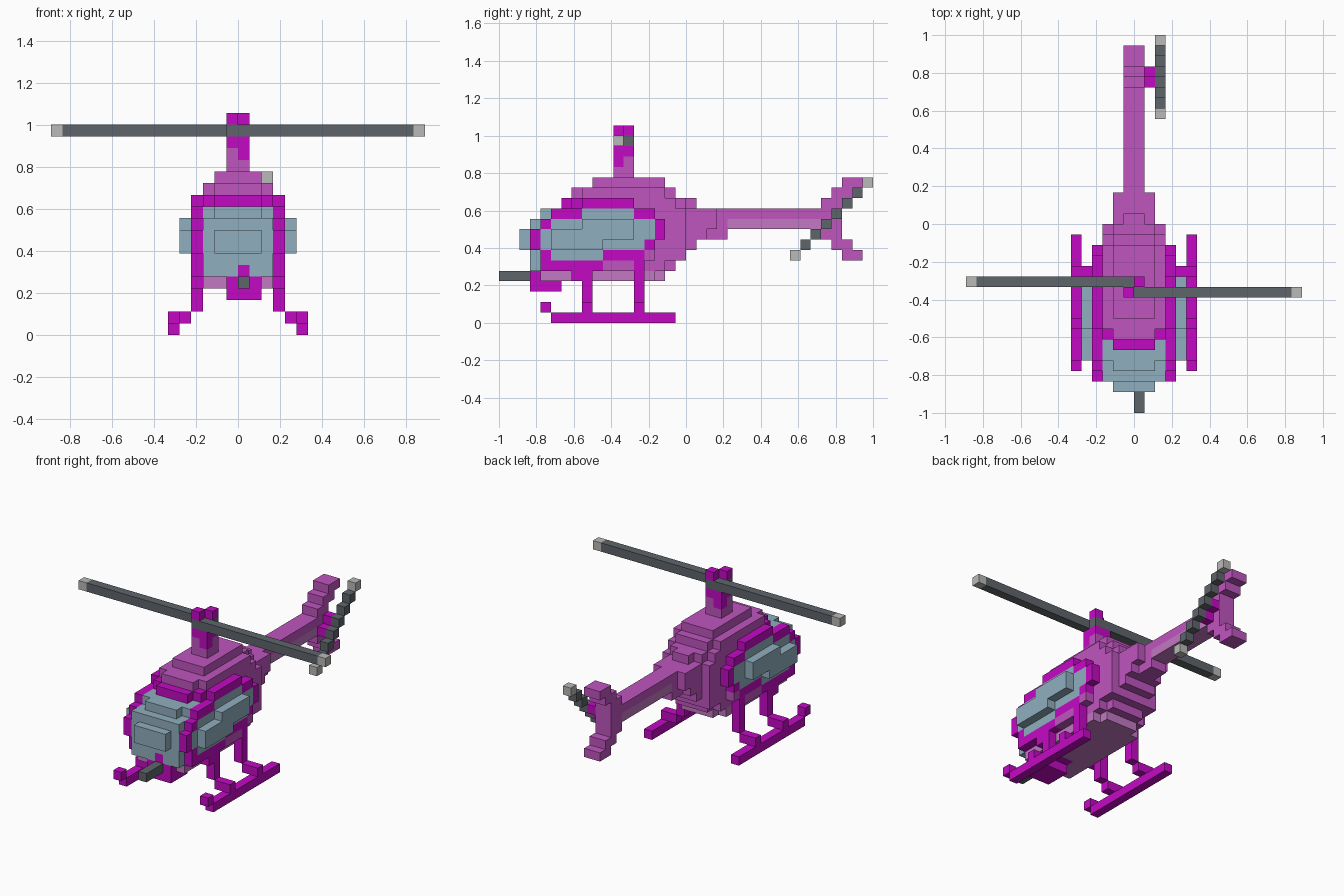
import bpy, bmesh
from mathutils import Vector

cube = bpy.data.objects.get("Cube")
if cube:
    bpy.data.objects.remove(cube, do_unlink=True)

CELL = 1 / 18          # size of one block
ORIGIN_Y = -18         # block index 0 along y


def material(name, rgb):
    m = bpy.data.materials.new(name)
    m.use_nodes = True
    m.diffuse_color = (*rgb, 1)
    bsdf = next(n for n in m.node_tree.nodes if n.type == 'BSDF_PRINCIPLED')
    bsdf.inputs["Base Color"].default_value = (*rgb, 1)
    bsdf.inputs["Roughness"].default_value = 0.8
    return m


MAGENTA = material("magenta", (0.55, 0.003, 0.55))
PINK = material("pink", (0.52, 0.09, 0.52))
PALE = material("pale pink", (0.54, 0.19, 0.54))
GLASS = material("blue grey glass", (0.28, 0.43, 0.52))
DARK = material("dark grey", (0.114, 0.13, 0.147))
LIGHT = material("light grey", (0.49, 0.49, 0.48))

parts = []             # (name, material, cells)
taken = set()


def part(name, mat, boxes, mirror=False):
    """Claim the free cells of boxes (x0, x1, y0, y1, z0, z1) for one part."""
    cells = set()
    for x0, x1, y0, y1, z0, z1 in boxes:
        spans = [(x0, x1)] + ([(-x1, -x0)] if mirror else [])
        for a, b in spans:
            cells |= {(x, y, z) for x in range(a, b)
                      for y in range(y0, y1) for z in range(z0, z1)}
    cells -= taken
    taken.update(cells)
    parts.append((name, mat, cells))


def skin(name, mat, cells):
    """Build the outside faces of a part and merge the flat ones."""
    bm = bmesh.new()
    verts = {}

    def vert(c):
        if c not in verts:
            verts[c] = bm.verts.new(Vector((c[0], c[1] + ORIGIN_Y, c[2])) * CELL)
        return verts[c]

    for c in sorted(cells):
        for axis in range(3):
            for side in (0, 1):
                n = list(c)
                n[axis] += 2 * side - 1
                if tuple(n) in taken:
                    continue
                u, v = (axis + 1) % 3, (axis + 2) % 3
                ring = []
                for du, dv in ((0, 0), (1, 0), (1, 1), (0, 1)):
                    p = list(c)
                    p[axis] += side
                    p[u] += du
                    p[v] += dv
                    ring.append(vert(tuple(p)))
                bm.faces.new(ring if side else ring[::-1])
    bmesh.ops.dissolve_limit(bm, angle_limit=0.01, verts=bm.verts[:], edges=bm.edges[:])
    mesh = bpy.data.meshes.new(name)
    bm.to_mesh(mesh)
    bm.free()
    mesh.materials.append(mat)
    bpy.context.collection.objects.link(bpy.data.objects.new(name, mesh))


# Main rotor: two offset blades with light tips, and a twisted hub
part("main_rotor_tips", LIGHT, [(-16, -15, 12, 13, 17, 18), (15, 16, 11, 12, 17, 18)])
part("main_rotor_blades", DARK, [(-15, 1, 12, 13, 17, 18), (-1, 15, 11, 12, 17, 18)])
part("rotor_hub", MAGENTA, [(0, 1, 12, 13, 18, 19), (-1, 0, 11, 12, 18, 19),
                            (-1, 1, 11, 13, 16, 17),
                            (0, 1, 11, 12, 15, 16), (-1, 0, 12, 13, 15, 16)])
part("rotor_mast", PINK, [(-1, 1, 11, 13, 14, 16)])

# Tail rotor: a diagonal row of blocks
part("tail_rotor_tips", LIGHT, [(2, 3, y, y + 1, y - 22, y - 21) for y in (28, 35)])
part("tail_rotor_blades", DARK, [(2, 3, y, y + 1, y - 22, y - 21) for y in range(29, 35)])
part("tail_rotor_hub", MAGENTA, [(1, 2, y, y + 1, y - 22, y - 21) for y in (31, 32)])

# Nose gun and chin
part("nose_gun", DARK, [(0, 1, 0, 3, 4, 5)])
part("chin", MAGENTA, [(-1, 2, 3, 6, 3, 4), (-1, 2, 3, 7, 4, 5), (0, 1, 3, 4, 5, 6)])

# Skids and their legs
part("skids", MAGENTA, [(5, 6, 5, 17, 0, 1), (5, 6, 4, 5, 1, 2)], True)
for name, y in (("front_legs", 8), ("rear_legs", 13)):
    part(name, MAGENTA, [(3, 4, y, y + 1, 2, 4), (4, 6, y, y + 1, 1, 2)], True)

# Bulging door panes and the flush glass around them
part("door_panes", GLASS, [(4, 5, 8, 13, 9, 10), (4, 5, 5, 13, 8, 9),
                           (4, 5, 5, 10, 7, 8)], True)
part("door_glass", GLASS, [(3, 4, 8, 13, 10, 11), (3, 4, 5, 15, 9, 10),
                           (3, 4, 4, 15, 8, 9), (3, 4, 4, 14, 7, 8),
                           (3, 4, 5, 10, 6, 7)], True)

# Door frame ring and the hood over the windscreen
part("door_frames", MAGENTA, [(3, 4, 8, 13, 11, 12), (3, 4, 5, 8, 10, 11),
                              (3, 4, 13, 15, 10, 11), (3, 4, 4, 5, 9, 10),
                              (3, 4, 15, 16, 8, 10), (3, 4, 3, 4, 7, 9),
                              (3, 4, 14, 15, 7, 8), (3, 4, 4, 5, 6, 7),
                              (3, 4, 10, 14, 6, 7), (3, 4, 4, 10, 5, 6),
                              (3, 4, 7, 9, 4, 5), (3, 4, 13, 14, 4, 6)], True)
part("hood", MAGENTA, [(-2, 2, 6, 8, 11, 12), (-3, 3, 7, 9, 11, 12)])

# Windscreen, stepped towards the nose
part("windscreen", GLASS, [(-2, 2, 2, 3, 7, 9), (-3, 3, 3, 7, 5, 10),
                           (-2, 2, 4, 8, 10, 11), (-3, 3, 5, 8, 10, 11)])

# Belly
part("belly", PALE, [(-3, 3, 4, 15, 4, 5), (-2, 2, 15, 16, 4, 5)])

# Fuselage, layer by layer from the roof down
part("fuselage", PINK, [
    (-2, 2, 9, 16, 13, 14),
    (-2, 2, 7, 17, 12, 13), (-3, 3, 8, 16, 12, 13),
    (-3, 3, 8, 17, 11, 12), (-2, 2, 8, 18, 11, 12), (-1, 1, 8, 19, 11, 12),
    (-3, 3, 7, 18, 6, 11), (-2, 2, 18, 21, 9, 11), (-2, 2, 18, 20, 8, 9),
    (-2, 2, 18, 19, 7, 8), (-1, 1, 20, 22, 8, 9),
    (-4, 4, 14, 15, 6, 7), (-4, 4, 10, 13, 5, 6),
    (-3, 3, 7, 16, 5, 6), (-2, 2, 16, 17, 5, 6)])

# Tail boom and stepped fin
part("tail_boom_underside", PALE, [(-1, 1, 22, 31, 9, 10)])
part("tail_boom", PINK, [(-1, 1, 18, 31, 9, 11)])
part("tail_fin", PINK, [(-1, 1, 33, 35, 13, 14), (-1, 1, 32, 34, 12, 13),
                        (-1, 1, 31, 33, 11, 12), (-1, 1, 31, 33, 8, 11),
                        (-1, 1, 32, 34, 7, 8), (-1, 1, 33, 35, 6, 7)])

for p in parts:
    skin(*p)
